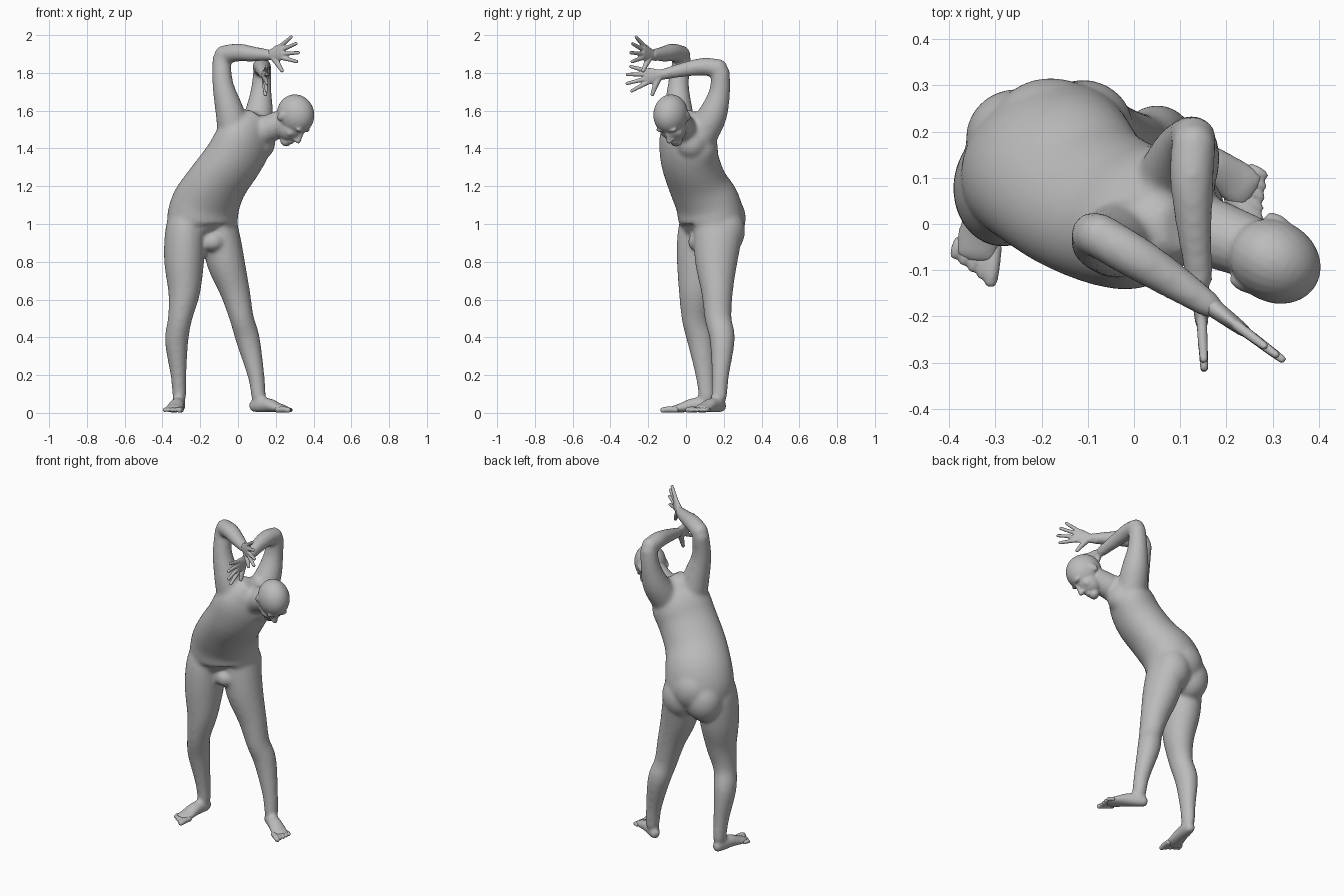
import bpy, bmesh
from math import sin, cos, pi, radians
from mathutils import Vector, Matrix

cube = bpy.data.objects.get("Cube")
if cube:
    bpy.data.objects.remove(cube)

grey = bpy.data.materials.new("plain_grey")
grey.use_nodes = True
grey.diffuse_color = (0.5, 0.5, 0.5, 1)
grey.node_tree.nodes["Principled BSDF"].inputs["Base Color"].default_value = (0.5, 0.5, 0.5, 1)
X, Y, Z = Vector((1, 0, 0)), Vector((0, 1, 0)), Vector((0, 0, 1))


def smooth_path(points, steps=4):
    """Catmull-Rom through points holding position and section radii."""
    p = [Vector(q) for q in points]
    p = [p[0] * 2 - p[1]] + p + [p[-1] * 2 - p[-2]]
    out = []
    for a, b, c, d in zip(p, p[1:], p[2:], p[3:]):
        for i in range(steps):
            t = i / steps
            out.append((b * 2 + (c - a) * t + (a * 2 - b * 5 + c * 4 - d) * t * t
                        + (b * 3 - a - c * 3 + d) * t ** 3) * 0.5)
    return out + [p[-2]]


def tube(bm, points, side=X, side_end=None, sides=20):
    """Rounded loft; each point is x, y, z, half width, half depth."""
    points = [q if len(q) == 5 else (*q, q[3]) for q in points]
    path = smooth_path(points)
    pos = [Vector(q[:3]) for q in path]
    rows = []
    for i, q in enumerate(path):
        tan = (pos[min(i + 1, len(pos) - 1)] - pos[max(i - 1, 0)]).normalized()
        rows.append((pos[i], tan, q[3], q[4], i / (len(path) - 1)))
    for idx, sign in ((0, -1), (-1, 1)):        # rounded ends
        c, tan, a, b, t = rows[idx]
        cap = (c + tan * sign * min(a, b) * 0.6, tan, a * 0.65, b * 0.65, t)
        rows = [cap] + rows if sign < 0 else rows + [cap]
    rings = []
    for c, tan, a, b, t in rows:
        s = side.lerp(side_end or side, t)
        s = (s - tan * s.dot(tan)).normalized()
        n = tan.cross(s)
        rings.append([bm.verts.new(c + s * a * cos(2 * pi * k / sides) + n * b * sin(2 * pi * k / sides))
                      for k in range(sides)])
    for r0, r1 in zip(rings, rings[1:]):
        for k in range(sides):
            j = (k + 1) % sides
            bm.faces.new((r0[k], r0[j], r1[j], r1[k]))
    bm.faces.new(rings[0])
    bm.faces.new(rings[-1])


def blob(bm, center, radii, axes=(X, Y, Z)):
    m = Matrix([a * r for a, r in zip(axes, radii)]).transposed().to_4x4()
    m.translation = Vector(center)
    bmesh.ops.create_uvsphere(bm, u_segments=24, v_segments=16, radius=1, matrix=m)


def finish(bm, name, voxel, smoothing):
    """Fuse the overlapping shells into one smooth skin."""
    bmesh.ops.recalc_face_normals(bm, faces=bm.faces)
    mesh = bpy.data.meshes.new(name)
    bm.to_mesh(mesh)
    bm.free()
    mesh.materials.append(grey)
    obj = bpy.data.objects.new(name, mesh)
    bpy.context.collection.objects.link(obj)
    fuse = obj.modifiers.new("fuse", "REMESH")
    fuse.mode = "VOXEL"
    fuse.voxel_size = voxel
    fuse.use_smooth_shade = True
    soft = obj.modifiers.new("soften", "SMOOTH")
    soft.factor, soft.iterations = 0.5, smoothing


body = bmesh.new()
# Torso, twisting from the hips to the shoulders
tube(body, [(-.165, .125, .915, .09, .075), (-.183, .13, .955, .165, .135), (-.19, .135, 1.01, .195, .162),
            (-.17, .115, 1.11, .192, .16), (-.11, .06, 1.22, .177, .143), (-.025, .02, 1.34, .17, .14),
            (.035, .013, 1.445, .17, .13), (.085, .015, 1.52, .13, .095)],
     Vector((.89, .45, 0)), Vector((.7, .7, 0)), 32)
# Buttocks, groin and side of the chest
for x, y in ((-.255, .185), (-.11, .205)):
    blob(body, (x, y, .965), (.11, .108, .13))
blob(body, (-.18, .205, 1.03), (.13, .112, .13))
blob(body, (-.135, .06, .905), (.06, .05, .05))
blob(body, (.115, .03, 1.43), (.083, .085, .09))
# Shoulder girdle and neck
tube(body, [(-.03, -.03, 1.55, .07), (.06, .03, 1.53, .065), (.1, .13, 1.53, .068)], Z)
neck = [(.1, 0, 1.485, .085), (.17, -.02, 1.508, .074), (.25, -.05, 1.543, .068)]
tube(body, neck, Z)
# Arms: upper arm and forearm
tube(body, [(-.02, -.03, 1.49, .088), (-.045, -.04, 1.6, .076), (-.08, -.04, 1.74, .056), (-.088, -.02, 1.88, .048)])
tube(body, [(-.085, -.02, 1.895, .049), (0, -.07, 1.908, .048), (.08, -.12, 1.9, .041), (.17, -.18, 1.895, .029)], Z)
tube(body, [(.085, .08, 1.47, .088), (.11, .142, 1.58, .077), (.122, .178, 1.7, .056), (.13, .183, 1.81, .049)])
tube(body, [(.13, .183, 1.822, .049), (.125, .1, 1.833, .048), (.13, 0, 1.82, .04), (.142, -.13, 1.79, .029)])
# Legs
tube(body, [(-.265, .1, 1.06, .095, .115), (-.279, .085, .95, .108, .13), (-.285, .073, .8, .106, .123),
            (-.285, .055, .64, .085, .094), (-.307, .05, .5, .064, .073), (-.325, .077, .38, .062, .07),
            (-.315, .1, .2, .042, .05), (-.31, .11, .08, .036, .042)])
tube(body, [(-.115, .165, 1.06, .09, .115), (-.095, .168, .95, .102, .128), (-.065, .16, .8, .101, .113),
            (-.015, .165, .64, .079, .084), (.02, .17, .5, .064, .071), (.052, .192, .39, .064, .067),
            (.095, .182, .2, .045, .046), (.11, .175, .08, .038, .042)])


def foot(name, ankle, heading, inner):
    """Wedge of the foot joins the body; the toes are their own part."""
    o, d = Vector((*ankle, 0)), Vector((*heading, 0)).normalized()
    s = d.cross(Z) * inner

    def at(along, across, z, *radii):
        return (*(o + d * along + s * across + Z * z), *radii)
    tube(body, [at(-.03, 0, .034, .03, .032), at(.01, 0, .04, .036, .039), at(.07, 0, .041, .041, .038),
                at(.13, 0, .027, .049, .026), at(.18, 0, .018, .05, .018)], s)
    toes = bmesh.new()
    for i in range(5):
        across = .037 - i * .0195
        r = .016 if i == 0 else .012
        tube(toes, [at(.15, across, .017, r), at(.2 - i * .008, across * 1.08, .018, r),
                    at(.228 - i * .011, across * 1.1, .014, r * .9)], s, sides=10)
    finish(toes, name, .005, 2)


foot("right_toes", (-.312, .105), (-.17, -.98), -1)
foot("left_toes", (.105, .172), (.82, -.57), 1)
finish(body, "body", .01, 13)

# Head, built in its own tilted frame
tilt = radians(60)
ahead = Vector((.86, -.5, 0))
left = Vector((.5, .86, 0))
face = ahead * cos(tilt) - Z * sin(tilt)
crown = ahead * sin(tilt) + Z * cos(tilt)
axes = (left, face, crown)
middle = Vector((.305, -.081, 1.58))


def on_head(l, f, u):
    return middle + left * l + face * f + crown * u


head = bmesh.new()
tube(head, neck[1:], Z)
blob(head, middle, (.089, .108, .102), axes)
blob(head, on_head(0, .05, -.06), (.069, .066, .08), axes)
blob(head, on_head(0, .09, -.122), (.034, .032, .028), axes)
# Nose and mouth
tube(head, [(*on_head(0, .1, -.012), .012), (*on_head(0, .118, -.04), .013), (*on_head(0, .131, -.06), .015)], left)
blob(head, on_head(0, .108, -.095), (.026, .016, .015), axes)
# Brows, cheeks, nostrils and ears
for s in (-1, 1):
    blob(head, on_head(s * .032, .092, 0), (.03, .016, .013), axes)
    blob(head, on_head(s * .042, .075, -.055), (.024, .026, .028), axes)
    blob(head, on_head(s * .013, .118, -.062), (.01, .012, .01), axes)
    blob(head, on_head(s * .079, -.012, -.035), (.014, .022, .034), axes)
finish(head, "head", .006, 5)


def hand(name, wrist, reach, thumb_way, fan):
    """Flat palm with four spread fingers and a thumb."""
    w, d = Vector(wrist), Vector(reach).normalized()
    t = Vector(thumb_way)
    t = (t - d * t.dot(d)).normalized()
    bm = bmesh.new()

    def at(along, across, *radii):
        return (*(w + d * along + t * across), *radii)
    tube(bm, [at(-.04, 0, .025, .025), at(.01, 0, .029, .02), at(.05, 0, .042, .017), at(.085, -.002, .043, .014)], t)
    for i, length in enumerate((.096, .11, .103, .085)):
        across = .031 - i * .021
        ang = radians(fan * (1.5 - i) / 1.5)
        dx, dy = cos(ang) * length, sin(ang) * length
        tube(bm, [at(.075, across, .012), at(.08 + dx * .5, across + dy * .5, .011),
                  at(.08 + dx, across + dy, .009)], t, sides=10)
    tube(bm, [at(.015, .012, .018), at(.04, .055, .015), at(.062, .1, .01)], d.cross(t), sides=10)
    finish(bm, name, .0045, 2)


hand("right_hand", (.17, -.18, 1.895), (.16, -.12, .04), -Z, 24)
hand("left_hand", (.142, -.13, 1.79), (.01, -.18, -.022), -Z, 22)
